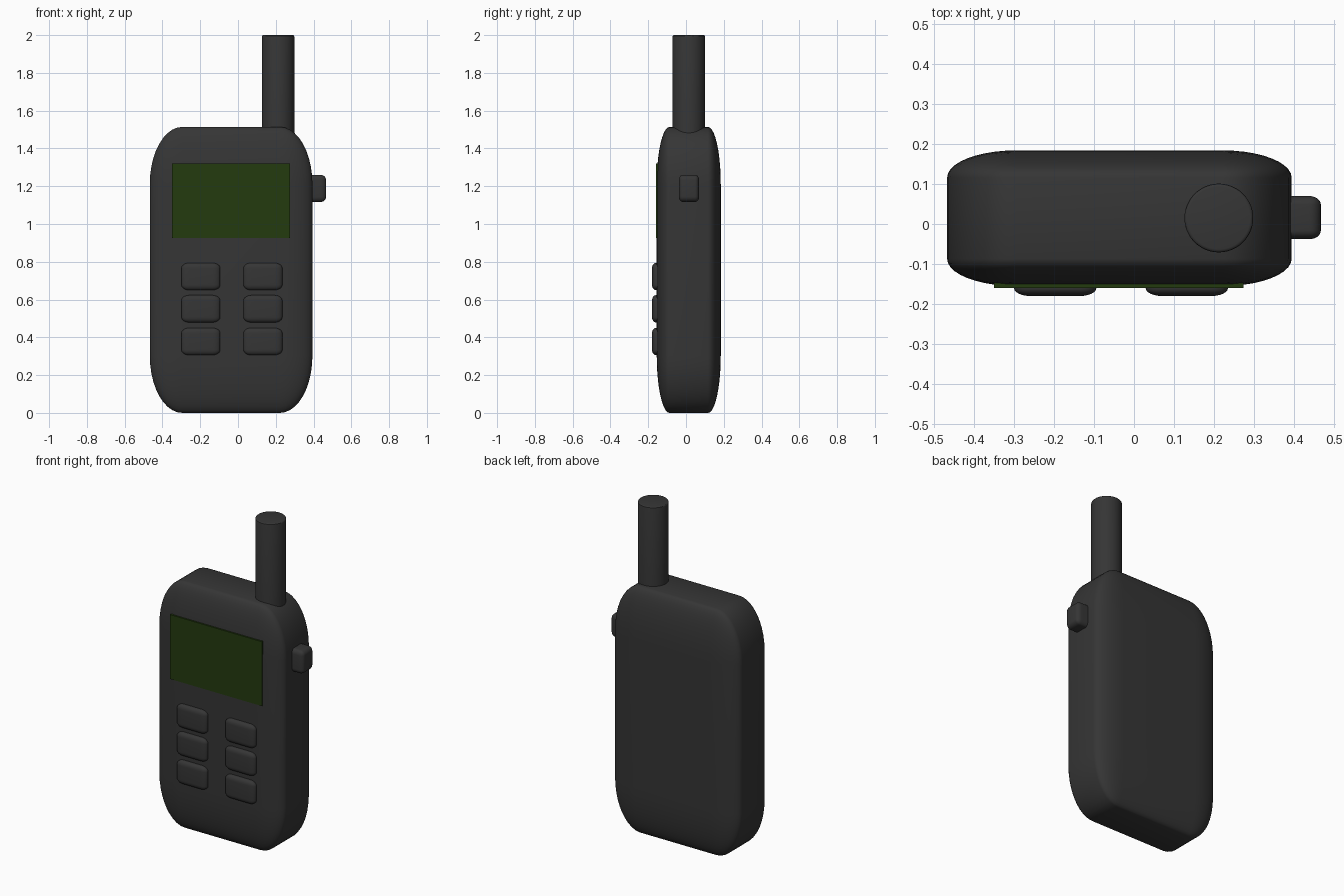
import bpy, bmesh
from mathutils import Vector

if "Cube" in bpy.data.objects:
    bpy.data.objects.remove(bpy.data.objects["Cube"])


def material(name, rgb):
    m = bpy.data.materials.new(name)
    m.diffuse_color = (*rgb, 1)
    m.use_nodes = True
    m.node_tree.nodes["Principled BSDF"].inputs["Base Color"].default_value = m.diffuse_color
    return m


CASE = material("charcoal plastic", (0.036, 0.036, 0.036))
SCREEN = material("dark green glass", (0.017, 0.043, 0.0048))


def finish(name, bm, mat):
    me = bpy.data.meshes.new(name)
    bmesh.ops.recalc_face_normals(bm, faces=bm.faces[:])
    bm.to_mesh(me)
    bm.free()
    me.materials.append(mat)
    ob = bpy.data.objects.new(name, me)
    bpy.context.collection.objects.link(ob)
    bpy.ops.object.select_all(action='DESELECT')
    ob.select_set(True)
    bpy.context.view_layer.objects.active = ob
    bpy.ops.object.shade_smooth_by_angle()
    return ob


def box(name, lo, hi, mat, bevel=0.2, segments=6):
    """Unit cube, rounded first and stretched after, so corners are elliptical."""
    lo, hi = Vector(lo), Vector(hi)
    bm = bmesh.new()
    bmesh.ops.create_cube(bm, size=1)
    if bevel:
        bmesh.ops.bevel(bm, geom=bm.edges[:], offset=bevel, segments=segments,
                        profile=0.5, affect='EDGES')
    bmesh.ops.scale(bm, vec=hi - lo, verts=bm.verts[:])
    bmesh.ops.translate(bm, vec=(lo + hi) / 2, verts=bm.verts[:])
    return finish(name, bm, mat)


# Main case
box("case", (-0.467, -0.155, 0), (0.394, 0.184, 1.514), CASE, segments=10)

# Display panel
box("screen", (-0.35, -0.16, 0.925), (0.274, -0.11, 1.32), SCREEN, bevel=0)

# Keypad: two columns, three rows
for col, x in enumerate((-0.197, 0.132)):
    for row, z in enumerate((0.722, 0.551, 0.378)):
        box(f"button_{col + 1}_{row + 1}", (x - 0.103, -0.18, z - 0.072),
            (x + 0.103, -0.08, z + 0.072), CASE)

# Push-to-talk key on the side
box("side_button", (0.32, -0.038, 1.117), (0.467, 0.07, 1.26), CASE)

# Antenna with a softened top rim
bm = bmesh.new()
bmesh.ops.create_cone(bm, cap_ends=True, segments=48, radius1=0.086,
                      radius2=0.086, depth=0.7)
rim = [e for e in bm.edges if all(v.co.z > 0.3 for v in e.verts)]
bmesh.ops.bevel(bm, geom=rim, offset=0.008, segments=3, profile=0.5, affect='EDGES')
bmesh.ops.translate(bm, vec=(0.212, 0.015, 1.65), verts=bm.verts[:])
finish("antenna", bm, CASE)
